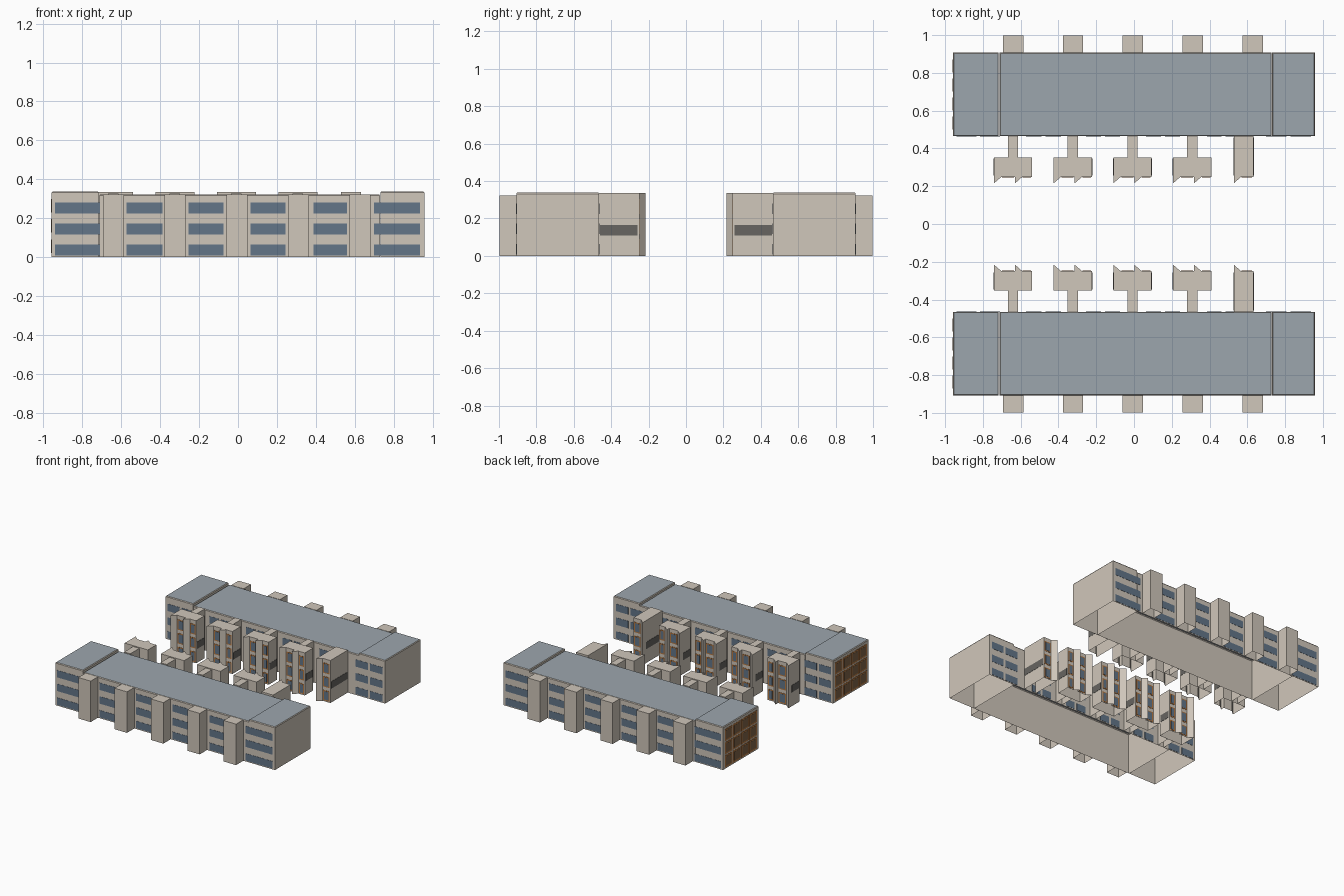
import bpy, bmesh

if "Cube" in bpy.data.objects:
    bpy.data.objects.remove(bpy.data.objects["Cube"])


def material(name, rgb):
    m = bpy.data.materials.new(name)
    m.diffuse_color = (*rgb, 1.0)
    m.use_nodes = True
    m.node_tree.nodes["Principled BSDF"].inputs["Base Color"].default_value = m.diffuse_color
    return m


WALL = material("beige_wall", (0.63, 0.57, 0.495))
ROOF = material("blue_grey_roof", (0.335, 0.38, 0.42))
GLASS = material("blue_window", (0.125, 0.18, 0.25))
DARK = material("dark_strip", (0.135, 0.13, 0.12))
FRAME = material("orange_frame", (0.46, 0.19, 0.055))
PANE = material("brown_pane", (0.21, 0.125, 0.065))


def finish(name, bm, *mats):
    bmesh.ops.recalc_face_normals(bm, faces=bm.faces)
    me = bpy.data.meshes.new(name)
    bm.to_mesh(me)
    bm.free()
    for m in mats:
        me.materials.append(m)
    ob = bpy.data.objects.new(name, me)
    bpy.context.collection.objects.link(ob)


def shell(name, outline, h, side, roof=None, lip=0.0):
    """Hollow block, open underneath, with an optional coloured, chamfered roof."""
    bm = bmesh.new()
    low = [bm.verts.new((x, y * side, 0)) for x, y in outline]
    top = [bm.verts.new((x, y * side, h - lip)) for x, y in outline]
    n = len(low)
    for i in range(n):
        j = (i + 1) % n
        bm.faces.new((low[i], low[j], top[j], top[i]))
    cap = bm.faces.new(top)
    bm.normal_update()
    if lip:
        bmesh.ops.recalc_face_normals(bm, faces=bm.faces)
        bmesh.ops.inset_region(bm, faces=[cap], thickness=lip, depth=0)
        for v in cap.verts:
            v.co.z = h
    if roof:
        cap.material_index = 1
    finish(name, bm, WALL, roof or WALL)


def rect(x0, x1, y0, y1):
    return [(x0, y0), (x1, y0), (x1, y1), (x0, y1)]


def plates(name, boxes, side, mat):
    """Thin plates given as x0, x1, y0, y1, z0, z1."""
    bm = bmesh.new()
    for x0, x1, y0, y1, z0, z1 in boxes:
        vs = bmesh.ops.create_cube(bm, size=1)["verts"]
        for v in vs:
            v.co = (x1 if v.co.x > 0 else x0,
                    side * (y1 if v.co.y > 0 else y0),
                    z1 if v.co.z > 0 else z0)
    finish(name, bm, mat)


IN, OUT = 0.465, 0.907               # inner and outer long walls
T, GAP = 0.002, 0.0004               # plate relief and clearance from the wall
BLOCK_IN, BLOCK_OUT, FIN = 0.248, 0.353, 0.216
H, LOW = 0.338, 0.323
ROWS = [(0.008, 0.064), (0.116, 0.173), (0.224, 0.280)]
BAYS = [(-0.94, -0.71), (-0.572, -0.387), (-0.254, -0.074),
        (0.064, 0.244), (0.387, 0.56), (0.70, 0.936)]
STEP = 0.317

for side, label in ((-1, "front"), (1, "back")):
    # Long building: two raised ends and a lower centre
    for part, x0, x1, h in (("left_end", -0.957, -0.717, H),
                            ("centre", -0.712, 0.729, LOW),
                            ("right_end", 0.731, 0.957, H)):
        shell(f"{label}_{part}", rect(x0, x1, IN, OUT), h, side, ROOF, 0.006)

    # Outer stair towers
    for i in range(5):
        x = -0.694 + STEP * i
        shell(f"{label}_outer_tower_{i}", rect(x, x + 0.108, OUT, 0.998), LOW, side)

    glass, dark, frames, panes = [], [], [], []

    # Window strips on the outer wall, paired windows on the inner wall
    for x0, x1 in BAYS:
        mid = (x0 + x1) / 2
        for z0, z1 in ROWS:
            glass.append((x0, x1, OUT + GAP, OUT + T, z0, z1))
            glass.append((x0, mid - 0.01, IN - T, IN - GAP, z0, z1))
            glass.append((mid + 0.01, x1, IN - T, IN - GAP, z0, z1))

    def window_column(x0, x1):
        """Stack of framed windows facing the courtyard."""
        for z0, z1 in ROWS:
            frames.append((x0, x1, BLOCK_IN - T, BLOCK_IN - GAP, z0, z1 + 0.025))
            glass.append((x0 + 0.009, x1 - 0.009, BLOCK_IN - T - 0.001,
                          BLOCK_IN - T, z0 + 0.008, z1 + 0.017))

    def side_strip(x, out, y1):
        """Dark band on a block's side wall; out is the outward direction."""
        a, b = sorted((x + out * GAP, x + out * T))
        dark.append((a, b, BLOCK_IN + 0.01, y1 - 0.006, 0.11, 0.165))

    # Inner blocks with pointed fins, joined to the building by a narrow link
    for i in range(4):
        x = -0.741 + STEP * i - 0.001 * i
        outline = [(x, BLOCK_OUT), (x, FIN), (x + 0.037, BLOCK_IN),
                   (x + 0.111, BLOCK_IN), (x + 0.111, FIN),
                   (x + 0.148, BLOCK_IN), (x + 0.202, BLOCK_IN),
                   (x + 0.202, BLOCK_OUT)]
        shell(f"{label}_inner_block_{i}", outline, H - 0.003, side)
        shell(f"{label}_link_{i}", rect(x + 0.074, x + 0.128, BLOCK_OUT, IN),
              0.328, side)
        window_column(x + 0.042, x + 0.106)
        window_column(x + 0.152, x + 0.197)
        side_strip(x, -1, BLOCK_OUT)
        side_strip(x + 0.202, 1, BLOCK_OUT)

    # Last inner block runs straight back to the building
    outline = [(0.53, IN), (0.53, FIN), (0.564, BLOCK_IN),
               (0.632, BLOCK_IN), (0.632, IN)]
    shell(f"{label}_inner_block_4", outline, H - 0.003, side)
    window_column(0.57, 0.626)
    side_strip(0.53, -1, IN)
    side_strip(0.632, 1, IN)

    # Framed windows in a grid on the left end wall
    x = -0.957
    for c in range(4):
        y = IN + 0.022 + c * 0.101
        for r in range(3):
            z = 0.01 + r * 0.104
            frames.append((x - T, x - GAP, y, y + 0.093, z, z + 0.094))
            panes.append((x - T - 0.001, x - T, y + 0.012, y + 0.081,
                          z + 0.012, z + 0.082))

    plates(f"{label}_windows", glass, side, GLASS)
    plates(f"{label}_dark_strips", dark, side, DARK)
    plates(f"{label}_window_frames", frames, side, FRAME)
    plates(f"{label}_window_panes", panes, side, PANE)
